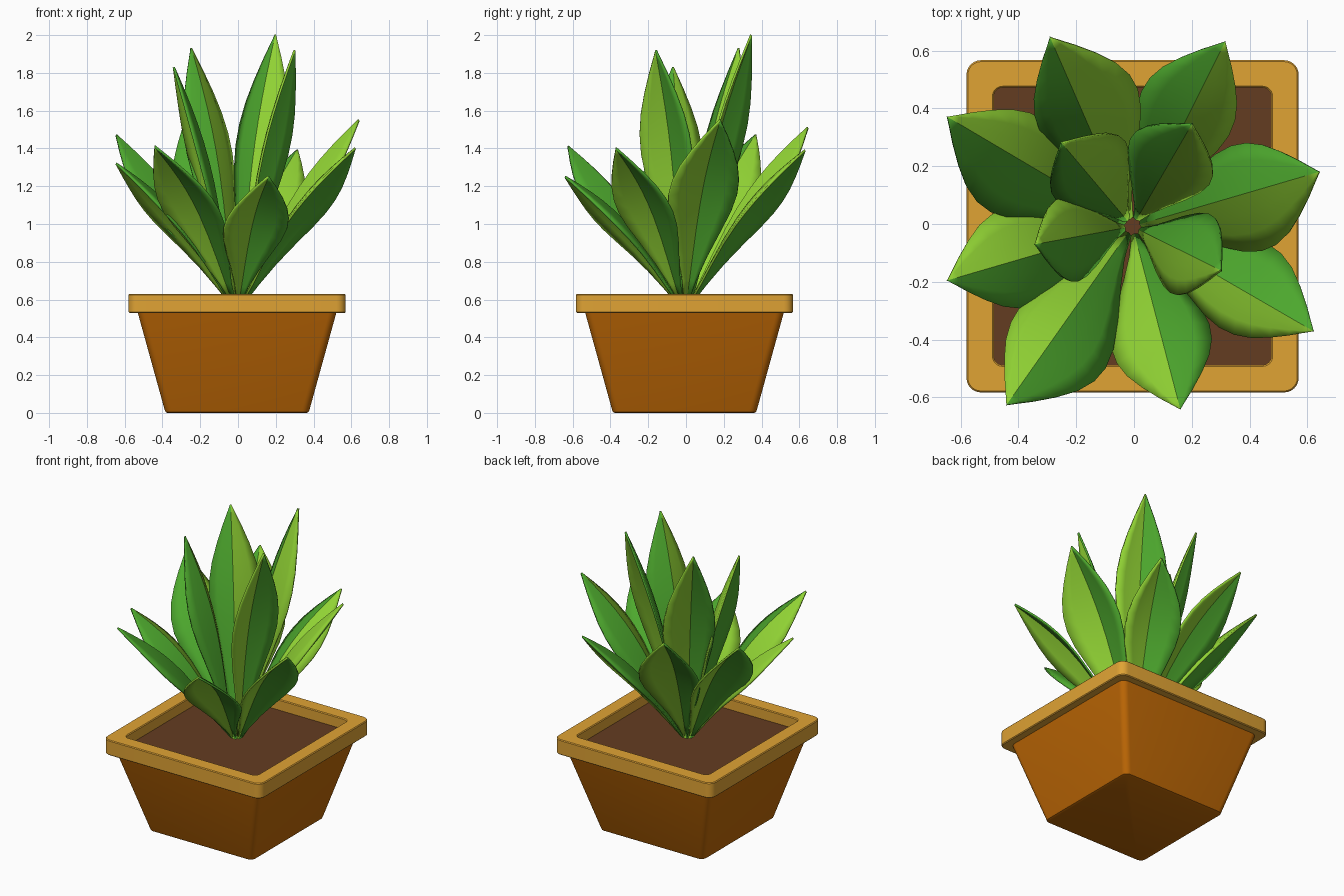
import bpy, bmesh, math
from mathutils import Vector

if "Cube" in bpy.data.objects:
    bpy.data.objects.remove(bpy.data.objects["Cube"])


def material(name, srgb):
    m = bpy.data.materials.new(name)
    lin = [(c / 255 / 12.92 if c < 11 else ((c / 255 + 0.055) / 1.055) ** 2.4) for c in srgb]
    m.diffuse_color = (*lin, 1)
    m.use_nodes = True
    m.node_tree.nodes["Principled BSDF"].inputs["Base Color"].default_value = m.diffuse_color
    return m


CLAY = material("brown clay", (191, 104, 5))
TRIM = material("ochre rim", (224, 163, 52))
SOIL = material("dark soil", (100, 60, 33))
LIGHT = material("lime green", (145, 211, 52))
DARK = material("leaf green", (78, 170, 46))
CX, CY = -0.005, -0.008          # pot centre


def finish(name, bm, mats, angle=30):
    mesh = bpy.data.meshes.new(name)
    bm.to_mesh(mesh)
    bm.free()
    ob = bpy.data.objects.new(name, mesh)
    bpy.context.collection.objects.link(ob)
    for m in mats:
        mesh.materials.append(m)
    bpy.ops.object.select_all(action='DESELECT')
    bpy.context.view_layer.objects.active = ob
    ob.select_set(True)
    bpy.ops.object.shade_smooth_by_angle(angle=math.radians(angle))
    return ob


def rounded_square(half, r, z, n=6):
    pts = []
    for q in range(4):
        a0 = q * math.pi / 2
        cx = (half - r) * (1 if q in (0, 3) else -1)
        cy = (half - r) * (1 if q < 2 else -1)
        for i in range(n + 1):
            a = a0 + math.pi / 2 * i / n
            pts.append((CX + cx + r * math.cos(a), CY + cy + r * math.sin(a), z))
    return pts


def square_loft(name, rows, mat, closed=False):
    """Skin rounded squares given as (half width, corner radius, z)."""
    bm = bmesh.new()
    rings = [[bm.verts.new(p) for p in rounded_square(*row)] for row in rows]
    pairs = list(zip(rings, rings[1:]))
    if closed:
        pairs.append((rings[-1], rings[0]))
    for a, b in pairs:
        for i in range(len(a)):
            j = (i + 1) % len(a)
            bm.faces.new((a[i], a[j], b[j], b[i]))
    if not closed:
        bm.faces.new(rings[0][::-1])
        bm.faces.new(rings[-1])
    bmesh.ops.recalc_face_normals(bm, faces=bm.faces)
    return finish(name, bm, [mat], 28)


# Pot: tapered body, overhanging rim, soil
square_loft("pot_body", [(0.368, 0.03, 0), (0.378, 0.035, 0.004), (0.383, 0.04, 0.015),
                         (0.52, 0.04, 0.51), (0.528, 0.045, 0.54)], CLAY)
square_loft("pot_rim", [(0.48, 0.03, 0.53), (0.57, 0.045, 0.53), (0.575, 0.05, 0.535),
                        (0.575, 0.05, 0.625), (0.57, 0.045, 0.63), (0.485, 0.035, 0.63),
                        (0.48, 0.03, 0.625)], TRIM, closed=True)
square_loft("soil", [(0.485, 0.03, 0.535), (0.485, 0.03, 0.56)], SOIL)

# Leaf outline: (distance along leaf, share of half width)
OUTLINE = [(0, 0.06), (0.12, 0.2), (0.25, 0.43), (0.38, 0.70), (0.5, 0.92), (0.59, 1.0),
           (0.67, 0.97), (0.75, 0.84), (0.83, 0.62), (0.91, 0.35), (0.96, 0.16), (1, 0.01)]
ACROSS = [-1, -0.66, -0.33, 0, 0.33, 0.66, 1]


def leaf(name, tip, left, right, arch, droop):
    """Ridged leaf: the rib arches towards the middle, both halves fall away from it."""
    tip = Vector(tip)
    out = Vector((tip.x, tip.y, 0)).normalized()
    base = out * 0.03 + Vector((CX, CY, 0.58))
    axis = tip - base
    side = axis.cross(Vector((0, 0, 1))).normalized()     # right-hand side
    up = side.cross(axis).normalized()                    # inner face direction
    bm = bmesh.new()
    rows = []
    for t, w in OUTLINE:
        rib = base + axis * t + up * arch * math.sin(math.pi * t ** 1.2)
        rows.append([bm.verts.new(rib + side * (u * w * (right if u > 0 else left))
                                  - up * (droop * w * (0.8 * abs(u) + 0.2 * u * u)))
                     for u in ACROSS])
    for a, b in zip(rows, rows[1:]):
        for i in range(len(ACROSS) - 1):
            f = bm.faces.new((a[i], a[i + 1], b[i + 1], b[i]))
            f.material_index = 1 if i < 3 else 0          # left half darker
    bmesh.ops.recalc_face_normals(bm, faces=bm.faces)
    ob = finish(name, bm, [LIGHT, DARK])
    solid = ob.modifiers.new("thickness", 'SOLIDIFY')
    solid.thickness = 0.012
    solid.offset = 0
    return ob


# Outer ring of spreading leaves, then the upright inner ones: (tip, left, right half width)
OUTER = [((-0.29, 0.645, 1.51), 0.16, 0.205), ((0.315, 0.63, 1.39), 0.18, 0.155),
         ((0.64, 0.18, 1.55), 0.17, 0.205), ((0.62, -0.37, 1.40), 0.18, 0.15),
         ((0.16, -0.64, 1.25), 0.17, 0.175), ((-0.44, -0.625, 1.41), 0.205, 0.155),
         ((-0.645, -0.195, 1.32), 0.165, 0.18), ((-0.645, 0.37, 1.47), 0.205, 0.16)]
INNER = [((0.20, 0.345, 2.0), 0.157, 0.155), ((-0.25, 0.28, 1.93), 0.14, 0.17),
         ((-0.34, -0.07, 1.83), 0.15, 0.14), ((0.30, -0.16, 1.92), 0.155, 0.145)]
for i, (tip, left, right) in enumerate(OUTER):
    leaf(f"outer_leaf_{i + 1}", tip, left, right, 0.075, 0.075)
for i, (tip, left, right) in enumerate(INNER):
    leaf(f"inner_leaf_{i + 1}", tip, left, right, 0.06, 0.07)
